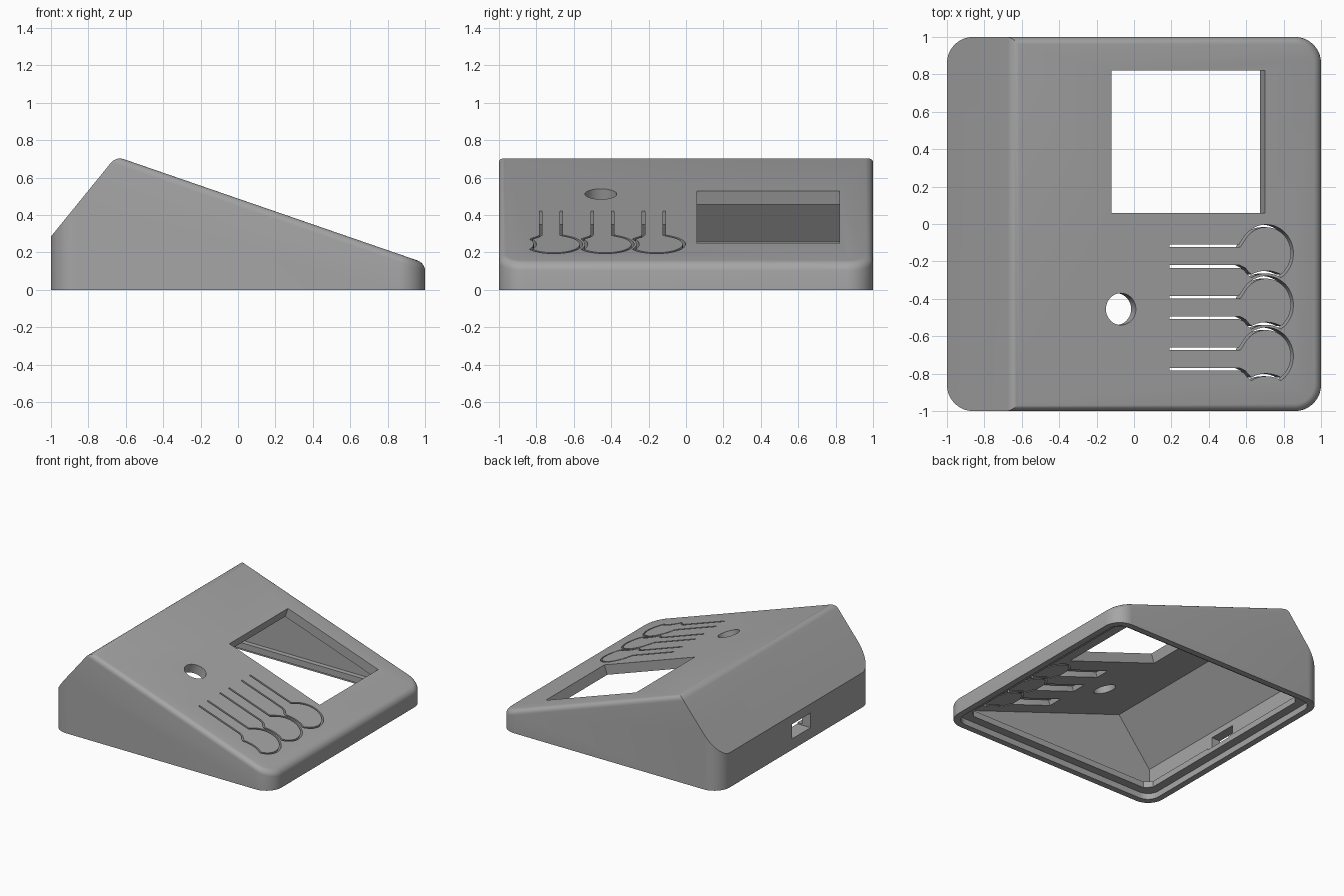
import bpy, bmesh, math
from mathutils import Vector, Matrix

if "Cube" in bpy.data.objects:
    bpy.data.objects.remove(bpy.data.objects["Cube"])

SLOPE, TOP0 = 0.345, 0.488           # sloped panel: z = TOP0 - SLOPE * x
TILT = math.atan(SLOPE)
COS = math.cos(TILT)
WALL = 0.078


def panel_matrix(x, y):
    """Frame lying on the sloped panel: local x runs downhill, local z outward."""
    return Matrix.Translation((x, y, TOP0 - SLOPE * x)) @ Matrix.Rotation(TILT, 4, 'Y')


def prism(name, pts, lo, hi, matrix=Matrix()):
    """Extrude a 2D outline from local z = lo to z = hi."""
    bm = bmesh.new()
    face = bm.faces.new([bm.verts.new((p[0], p[1], lo)) for p in pts])
    ext = bmesh.ops.extrude_face_region(bm, geom=[face])
    moved = [v for v in ext['geom'] if isinstance(v, bmesh.types.BMVert)]
    bmesh.ops.translate(bm, verts=moved, vec=(0, 0, hi - lo))
    bmesh.ops.transform(bm, matrix=matrix, verts=bm.verts)
    bmesh.ops.recalc_face_normals(bm, faces=bm.faces)
    mesh = bpy.data.meshes.new(name)
    bm.to_mesh(mesh)
    bm.free()
    ob = bpy.data.objects.new(name, mesh)
    bpy.context.collection.objects.link(ob)
    return ob


def arc(cx, cy, r, a0, a1, n):
    return [(cx + r * math.cos(math.radians(a0 + (a1 - a0) * i / n)),
             cy + r * math.sin(math.radians(a0 + (a1 - a0) * i / n))) for i in range(n + 1)]


def rounded_square(h, r, n):
    c = h - r
    return (arc(c, c, r, 0, 90, n) + arc(-c, c, r, 90, 180, n)
            + arc(-c, -c, r, 180, 270, n) + arc(c, -c, r, 270, 360, n))


def rect(x0, x1, y0, y1):
    return [(x0, y0), (x1, y0), (x1, y1), (x0, y1)]


def ribbon(path, w):
    """Closed outline of constant width around an open path."""
    left, right = [], []
    P = [Vector(p) for p in path]
    for i, p in enumerate(P):
        d0 = (p - P[i - 1]).normalized() if i else (P[1] - p).normalized()
        d1 = (P[i + 1] - p).normalized() if i < len(P) - 1 else d0
        n0, n1 = Vector((-d0.y, d0.x)), Vector((-d1.y, d1.x))
        m = (n0 + n1).normalized()
        m *= w / 2 / max(m.dot(n0), 0.5)
        left.append(p + m)
        right.append(p - m)
    return left + right[::-1]


def cut(target, cutter):
    cutter.hide_render = True
    mod = target.modifiers.new("cut", 'BOOLEAN')
    mod.operation, mod.solver, mod.object = 'DIFFERENCE', 'EXACT', cutter
    bpy.context.view_layer.objects.active = target
    bpy.ops.object.modifier_apply(modifier=mod.name)
    bpy.data.objects.remove(cutter)


# Outer body: rounded block sliced by the rear slope and the long panel
case = prism("enclosure_shell", rounded_square(1, 0.14, 12), 0, 1)
bm = bmesh.new()
bm.from_mesh(case.data)
for co, no in (((0, 0, TOP0), (SLOPE, 0, 1)), ((-1, 0, 0.285), (-1.23, 0, 1))):
    cutres = bmesh.ops.bisect_plane(bm, geom=bm.verts[:] + bm.edges[:] + bm.faces[:],
                                    plane_co=co, plane_no=no, clear_outer=True)
    rim = [e for e in cutres['geom_cut'] if isinstance(e, bmesh.types.BMEdge)]
    bmesh.ops.contextual_create(bm, geom=rim)
bmesh.ops.remove_doubles(bm, verts=bm.verts, dist=1e-5)
bmesh.ops.recalc_face_normals(bm, faces=bm.faces)
panel = max(bm.faces, key=lambda f: f.normal.dot(Vector((SLOPE, 0, 1)).normalized()))
bmesh.ops.bevel(bm, geom=list(panel.edges), offset=0.04, segments=5, profile=0.5,
                affect='EDGES', clamp_overlap=True)
bm.to_mesh(case.data)
bm.free()

# Hollow interior, inner lip and seat for the base plate
cavity = [(-0.922, 0.1), (-0.922, 0.257), (-0.626, 0.622), (0.881, 0.1)]
stand = Matrix.Rotation(math.pi / 2, 4, 'X')
cut(case, prism("cavity", cavity, -0.92, 0.92, stand))
cut(case, prism("seat_recess", rounded_square(0.95, 0.1, 8), -0.1, 0.05))
cut(case, prism("lip_opening", rounded_square(0.88, 0.05, 1), 0.03, 0.102))

# Display window and round hole, square to the panel
cut(case, prism("window", rect(0, 0.82 / COS, 0, 0.76), -0.13, 0.1, panel_matrix(-0.12, 0.06)))
cut(case, prism("round_hole", arc(0, 0, 0.085, 0, 350, 35), -0.13, 0.1,
                panel_matrix(-0.07, -0.455)))

# Three spring buttons: thinned arm below, keyhole slot through the panel
R = 0.147
for i in range(3):
    frame = panel_matrix(0.707, -0.157 - 0.275 * i)
    u0, u1 = (0.19 - 0.707) / COS, -0.15
    cut(case, prism("arm_pocket", rect(u0, u1, -0.07, 0.04), -0.13, -0.04, frame))
    path = ([(u0, 0.04), (u1, 0.04)] + arc(0, 0, R, 145, -55.6, 28)
            + arc(0, -0.275, 0.175, 61.7, 118.3, 10)[1:-1]
            + arc(0, 0, R, 235.6, 215, 3) + [(u1, -0.07), (u0, -0.07)])
    cut(case, prism("button_slot", ribbon(path, 0.014), -0.12, 0.1, frame))

# Cable port in the rear wall
cut(case, prism("cable_port", rect(-1.1, -0.85, -0.19, 0.05), 0.09, 0.21))

# Finish
grey = bpy.data.materials.new("grey_plastic")
grey.diffuse_color = (0.38, 0.38, 0.38, 1)
grey.use_nodes = True
grey.node_tree.nodes["Principled BSDF"].inputs["Base Color"].default_value = grey.diffuse_color
case.data.materials.clear()
case.data.materials.append(grey)
for p in case.data.polygons:
    p.material_index = 0
bpy.ops.object.select_all(action='DESELECT')
case.select_set(True)
bpy.context.view_layer.objects.active = case
bpy.ops.object.shade_smooth_by_angle(angle=math.radians(30))
